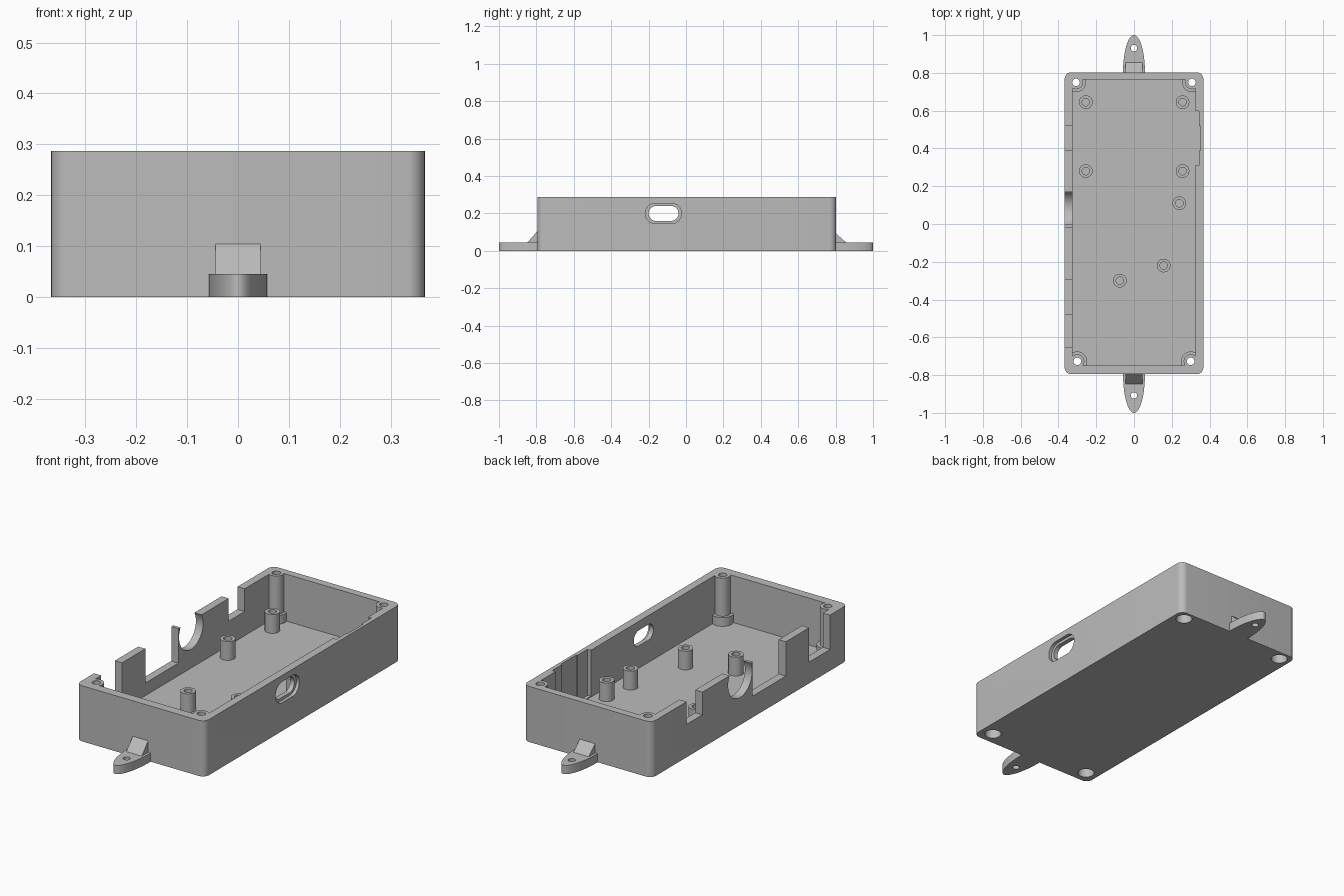
import bpy, bmesh
from math import sin, cos, pi, radians

if "Cube" in bpy.data.objects:
    bpy.data.objects.remove(bpy.data.objects["Cube"], do_unlink=True)

grey = bpy.data.materials.new("matte grey plastic")
grey.use_nodes = True
COLOUR = (0.5, 0.5, 0.5, 1)
grey.diffuse_color = COLOUR
grey.node_tree.nodes["Principled BSDF"].inputs["Base Color"].default_value = COLOUR


def prism(name, outline, lo, hi, axis="z"):
    """Extrude a 2D outline: (x, y) along z, or (y, z) along x."""
    bm = bmesh.new()
    place = (lambda u, v, w: (u, v, w)) if axis == "z" else (lambda u, v, w: (w, u, v))
    ends = [[bm.verts.new(place(u, v, w)) for u, v in outline] for w in (lo, hi)]
    n = len(outline)
    bm.faces.new(ends[0])
    bm.faces.new(ends[1])
    for i in range(n):
        j = (i + 1) % n
        bm.faces.new((ends[0][i], ends[0][j], ends[1][j], ends[1][i]))
    bmesh.ops.recalc_face_normals(bm, faces=bm.faces)
    mesh = bpy.data.meshes.new(name)
    bm.to_mesh(mesh)
    bm.free()
    mesh.materials.append(grey)
    obj = bpy.data.objects.new(name, mesh)
    bpy.context.collection.objects.link(obj)
    return obj


def rect(u0, u1, v0, v1):
    return [(u0, v0), (u1, v0), (u1, v1), (u0, v1)]


def rounded(u0, u1, v0, v1, r, steps=8):
    corners = [(u1 - r, v1 - r), (u0 + r, v1 - r), (u0 + r, v0 + r), (u1 - r, v0 + r)]
    return [(u + r * cos(a), v + r * sin(a))
            for k, (u, v) in enumerate(corners)
            for a in [(k + i / steps) * pi / 2 for i in range(steps + 1)]]


def circle(u, v, r, n=32):
    return [(u + r * cos(2 * pi * i / n), v + r * sin(2 * pi * i / n)) for i in range(n)]


def combine(obj, tool, operation="DIFFERENCE"):
    mod = obj.modifiers.new("boolean", "BOOLEAN")
    mod.operation, mod.solver, mod.object = operation, "EXACT", tool
    bpy.context.view_layer.objects.active = obj
    bpy.ops.object.modifier_apply(modifier=mod.name)
    bpy.data.objects.remove(tool, do_unlink=True)


def cut(obj, outline, lo, hi, axis="z"):
    combine(obj, prism("cutter", outline, lo, hi, axis))


def add(obj, outline, lo, hi):
    combine(obj, prism("addition", outline, lo, hi), "UNION")


W, FRONT, REAR, TOP, FLOOR = 0.367, -0.795, 0.803, 0.287, 0.045
OVER = 0.35

# Open tray, made too tall and trimmed later
case = prism("case_shell", rounded(-W, W, FRONT, REAR, 0.035), 0, 0.32)
cut(case, rect(-0.326, 0.326, -0.748, 0.764), FLOOR, OVER)

# Stepped pocket inside the left wall
cut(case, rect(0.30, 0.345, 0.31, 0.597), FLOOR + 0.004, OVER)
cut(case, rect(0.30, 0.352, 0.39, 0.52), FLOOR + 0.004, OVER)

# Cable openings in the right wall
for y0, y1, z in ((-0.65, -0.48, 0.11), (-0.29, -0.02, 0.11), (0.39, 0.52, 0.17)):
    cut(case, rect(y0, y1, z, OVER), -0.4, -0.31, "x")
cut(case, circle(0.083, 0.24, 0.098, 48), -0.4, -0.31, "x")

# Stepped port slot in the left wall
cut(case, rounded(-0.20, -0.04, 0.16, 0.24, 0.0399), 0.3, 0.4, "x")
cut(case, rounded(-0.218, -0.024, 0.146, 0.254, 0.0539), 0.35, 0.4, "x")

# Corner posts with wider feet
posts = [(s * x, y) for x, y in ((0.307, 0.75), (0.3, -0.727)) for s in (-1, 1)]
for x, y in posts:
    add(case, circle(x, y, 0.037), 0.02, 0.31)
    add(case, circle(x, y, 0.052), 0.02, 0.09)
cut(case, rect(-1, 1, -1, 1), TOP, 0.5)
for x, y in posts:
    cut(case, circle(x, y, 0.02), -0.1, OVER)
    cut(case, circle(x, y, 0.04), -0.1, 0.05)

# Hollow standoffs on the floor
for x, y in ((-0.255, 0.645), (0.257, 0.645), (-0.255, 0.28), (0.257, 0.28),
             (0.24, 0.11), (0.157, -0.22), (-0.075, -0.3)):
    add(case, circle(x, y, 0.036), 0.02, 0.142)
    cut(case, circle(x, y, 0.02), FLOOR + 0.003, 0.2)
parts = [case]

# Mounting tabs with sloped gussets at both ends
for name, s, wall, hole, rise in (("front", -1, FRONT, -0.908, 0.104),
                                  ("rear", 1, REAR, 0.931, 0.092)):
    reach = 1 - abs(wall)
    arc = [(0.058 * cos(pi * i / 32), wall + s * reach * sin(pi * i / 32)) for i in range(33)]
    root = wall - s * 0.01
    tab = prism(name + "_mounting_tab", arc + [(-0.058, root), (0.058, root)], 0, 0.045)
    cut(tab, circle(0, hole, 0.017), -0.1, 0.1)
    slope = [(root, 0.03), (wall + s * 0.053, 0.03), (wall + s * 0.053, 0.045),
             (wall, rise), (root, rise)]
    parts += [tab, prism(name + "_tab_gusset", slope, -0.044, 0.044, "x")]

# Smooth round surfaces, keep hard edges
bpy.ops.object.select_all(action="DESELECT")
for obj in parts:
    obj.select_set(True)
bpy.context.view_layer.objects.active = case
bpy.ops.object.shade_smooth_by_angle(angle=radians(30))
